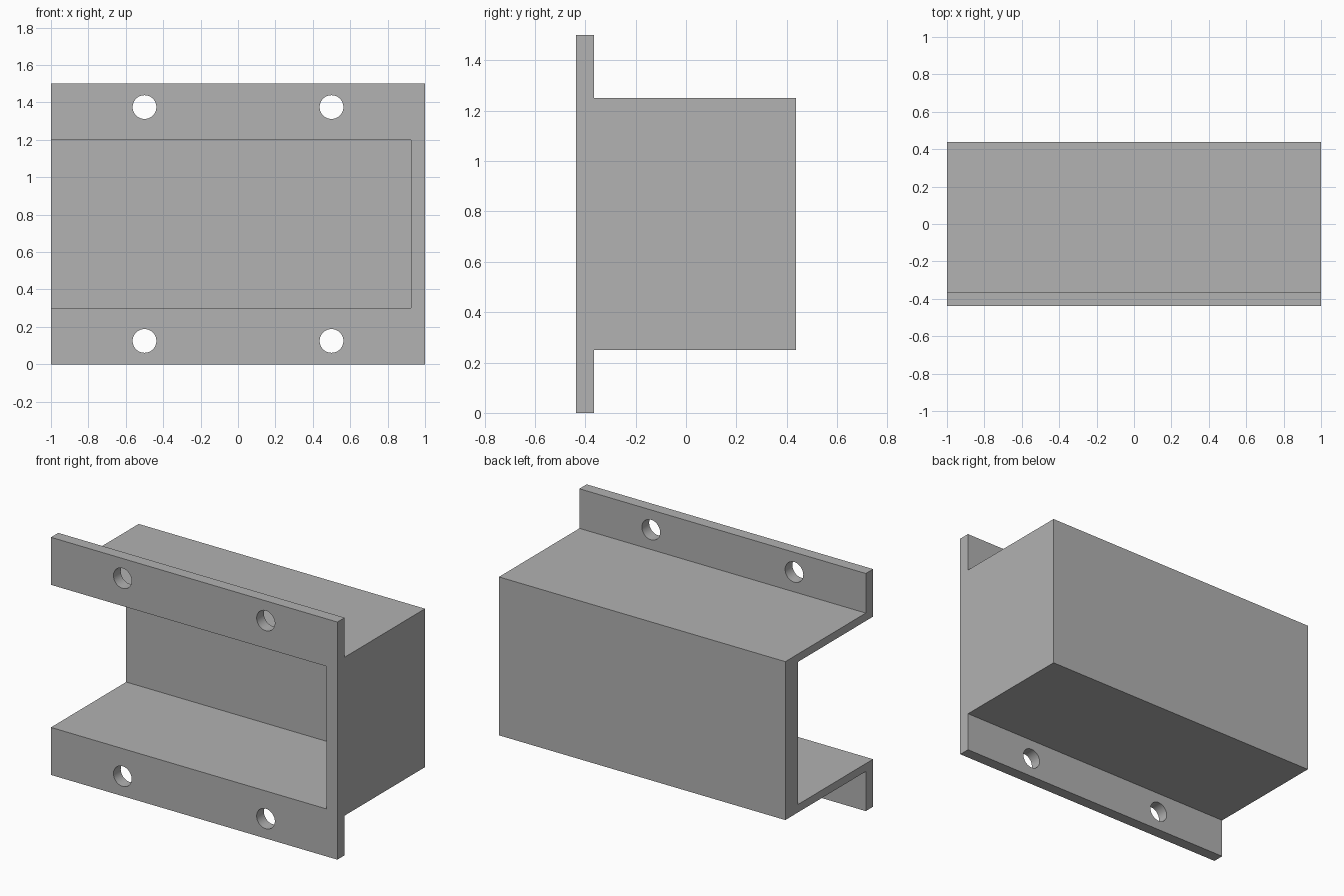
import bpy
import bmesh
from math import pi
from mathutils import Matrix, Vector

if "Cube" in bpy.data.objects:
    bpy.data.objects.remove(bpy.data.objects["Cube"], do_unlink=True)

grey = bpy.data.materials.new("plain grey")
grey.use_nodes = True
color = (0.445, 0.445, 0.445, 1)
grey.diffuse_color = color
grey.node_tree.nodes["Principled BSDF"].inputs["Base Color"].default_value = color

FRONT, BACK = -0.4375, 0.4375
FLANGE_BACK = -0.365


def make_object(name, bm):
    mesh = bpy.data.meshes.new(name)
    bm.to_mesh(mesh)
    bm.free()
    mesh.materials.append(grey)
    obj = bpy.data.objects.new(name, mesh)
    bpy.context.collection.objects.link(obj)
    return obj


def box(name, low, high):
    low, high = Vector(low), Vector(high)
    bm = bmesh.new()
    bmesh.ops.create_cube(bm, size=1, matrix=Matrix.Translation((low + high) / 2)
                          @ Matrix.Diagonal((high - low).to_4d()))
    return make_object(name, bm)


def cylinder(name, x, z):
    bm = bmesh.new()
    bmesh.ops.create_cone(bm, cap_ends=True, segments=48, radius1=0.0635,
                          radius2=0.0635, depth=0.3,
                          matrix=Matrix.Translation((x, FRONT, z))
                          @ Matrix.Rotation(pi / 2, 4, "X"))
    return make_object(name, bm)


def boolean(target, tool, operation):
    mod = target.modifiers.new(tool.name, "BOOLEAN")
    mod.operation = operation
    mod.solver = "EXACT"
    mod.object = tool
    bpy.context.view_layer.objects.active = target
    bpy.ops.object.modifier_apply(modifier=mod.name)
    bpy.data.objects.remove(tool, do_unlink=True)


# T-shaped side profile: mounting flange in front, box body behind, one solid
profile = [(FRONT, 0), (FLANGE_BACK, 0), (FLANGE_BACK, 0.25), (BACK, 0.25),
           (BACK, 1.25), (FLANGE_BACK, 1.25), (FLANGE_BACK, 1.5), (FRONT, 1.5)]
bm = bmesh.new()
face = bm.faces.new([bm.verts.new((-1, y, z)) for y, z in profile])
extruded = bmesh.ops.extrude_face_region(bm, geom=[face], use_keep_orig=True)
moved = [v for v in extruded["geom"] if isinstance(v, bmesh.types.BMVert)]
bmesh.ops.translate(bm, vec=(2, 0, 0), verts=moved)
bmesh.ops.recalc_face_normals(bm, faces=bm.faces)
housing = make_object("flanged_housing", bm)

# Cavity open at the front and at one end
boolean(housing, box("cavity_cutter", (-1.2, -0.6, 0.3), (0.925, 0.3125, 1.2)),
        "DIFFERENCE")

# Screw holes through both flanges
for x in (-0.5, 0.5):
    for z in (0.125, 1.375):
        boolean(housing, cylinder("hole_cutter", x, z), "DIFFERENCE")

# Smooth hole walls, sharp box edges
housing.select_set(True)
bpy.context.view_layer.objects.active = housing
bpy.ops.object.shade_smooth_by_angle(angle=pi / 6)
